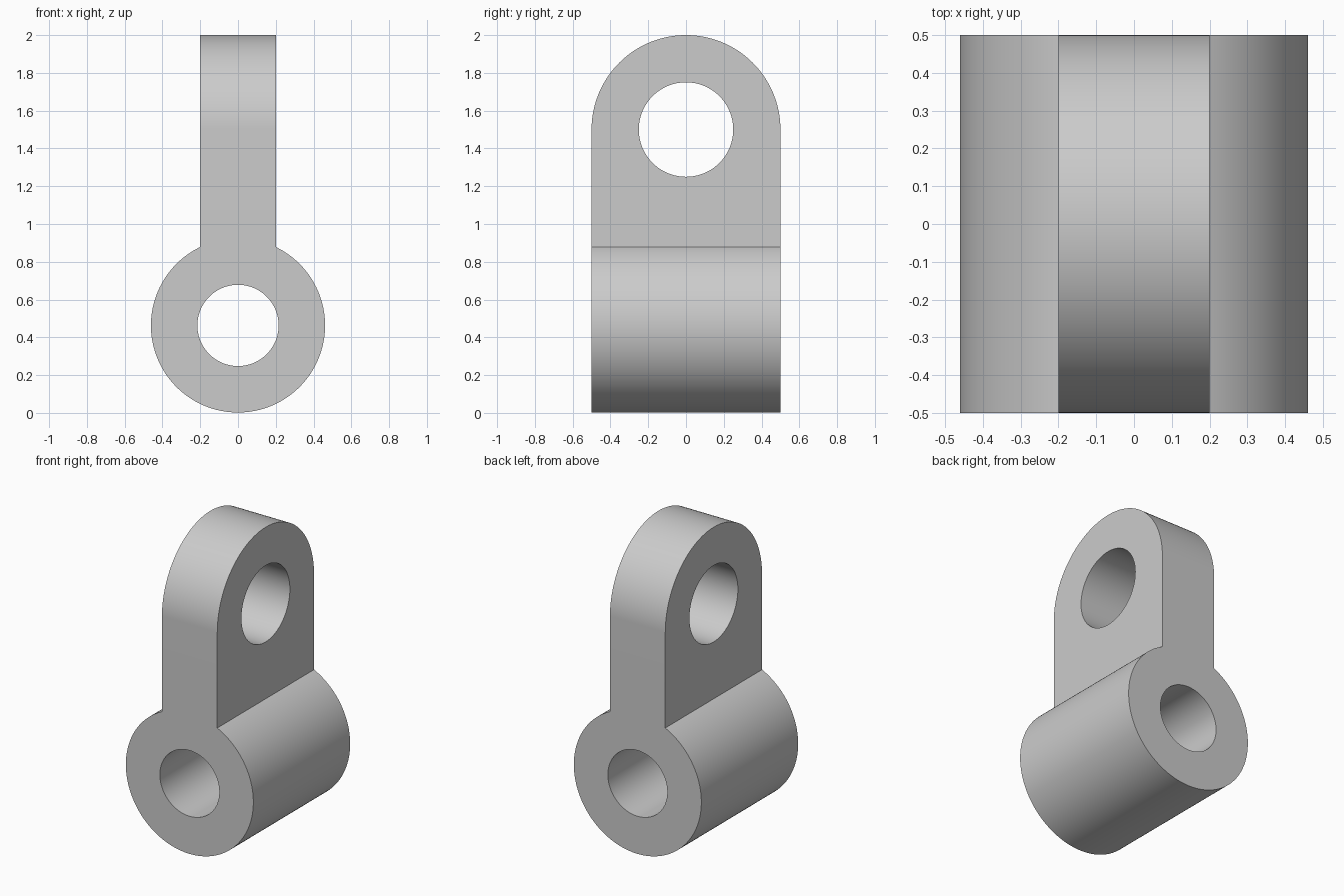
import bpy, bmesh, math
from mathutils import Vector

cube = bpy.data.objects.get("Cube")
if cube:
    bpy.data.objects.remove(cube, do_unlink=True)

BARREL_R, BARREL_Z, BORE_R = 0.461, 0.463, 0.215
TAB_HALF, EYE_R, EYE_Z, EYE_BORE_R = 0.2, 0.5, 1.5, 0.25
SEGMENTS = 128

grey = bpy.data.materials.new("plain grey")
grey.use_nodes = True
colour = (0.6, 0.6, 0.6, 1)
grey.diffuse_color = colour
grey.node_tree.nodes["Principled BSDF"].inputs["Base Color"].default_value = colour


def arc(radius, z, start, end, count=SEGMENTS):
    """Points (across, z) along an arc, both ends included."""
    angles = [start + (end - start) * i / count for i in range(count + 1)]
    return [(radius * math.cos(a), z + radius * math.sin(a)) for a in angles]


def prism(name, profile, axis, half):
    """Extrude an (across, z) profile along x or y, from -half to +half."""
    def place(u, z, d):
        return Vector((u, d, z)) if axis == "y" else Vector((d, u, z))
    bm = bmesh.new()
    face = bm.faces.new([bm.verts.new(place(u, z, -half)) for u, z in profile])
    new = bmesh.ops.extrude_face_region(bm, geom=[face])["geom"]
    verts = [v for v in new if isinstance(v, bmesh.types.BMVert)]
    bmesh.ops.translate(bm, verts=verts, vec=place(0, 0, 2 * half))
    bmesh.ops.recalc_face_normals(bm, faces=bm.faces[:])
    mesh = bpy.data.meshes.new(name)
    bm.to_mesh(mesh)
    bm.free()
    mesh.materials.append(grey)
    obj = bpy.data.objects.new(name, mesh)
    bpy.context.collection.objects.link(obj)
    return obj


def combine(target, tool, operation):
    mod = target.modifiers.new(tool.name, "BOOLEAN")
    mod.operation, mod.solver, mod.object = operation, "EXACT", tool
    bpy.ops.object.select_all(action="DESELECT")
    bpy.context.view_layer.objects.active = target
    target.select_set(True)
    bpy.ops.object.modifier_apply(modifier=mod.name)
    bpy.data.objects.remove(tool, do_unlink=True)


# Front outline: round barrel running up into a straight tab
corner = math.acos(TAB_HALF / BARREL_R)
outline = arc(BARREL_R, BARREL_Z, math.pi - corner, 2 * math.pi + corner)
outline += [(TAB_HALF, 2.1), (-TAB_HALF, 2.1)]
bracket = prism("swivel_bracket", outline, "y", 0.6)

# Side outline: straight sides with a round top
side = arc(EYE_R, EYE_Z, 0, math.pi) + [(-EYE_R, -0.1), (EYE_R, -0.1)]
combine(bracket, prism("side_outline", side, "x", 0.6), "INTERSECT")

# Barrel bore along y and eye hole along x
bore = arc(BORE_R, BARREL_Z, 0, 2 * math.pi)[:-1]
eye = arc(EYE_BORE_R, EYE_Z, 0, 2 * math.pi)[:-1]
combine(bracket, prism("barrel_bore", bore, "y", 0.8), "DIFFERENCE")
combine(bracket, prism("eye_hole", eye, "x", 0.8), "DIFFERENCE")

bpy.ops.object.shade_smooth_by_angle(angle=math.radians(30))
